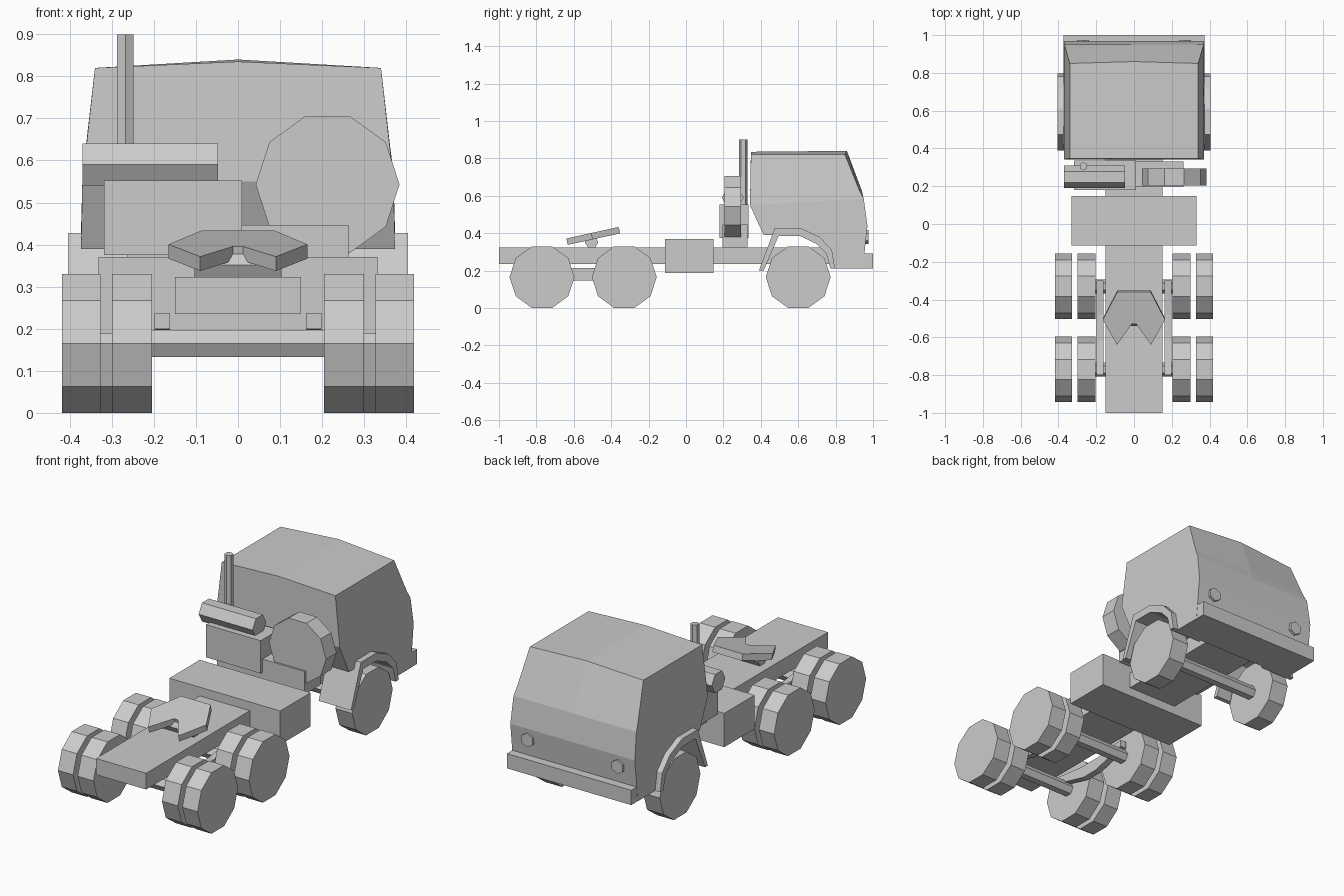
import bpy, bmesh, math
from mathutils import Vector

if "Cube" in bpy.data.objects:
    bpy.data.objects.remove(bpy.data.objects["Cube"])


def make(name, bm):
    bmesh.ops.recalc_face_normals(bm, faces=bm.faces)
    me = bpy.data.meshes.new(name)
    bm.to_mesh(me)
    bm.free()
    ob = bpy.data.objects.new(name, me)
    bpy.context.collection.objects.link(ob)
    return ob


def prism(name, ring, offset):
    """Extrude a closed ring of 3D points by an offset vector."""
    bm = bmesh.new()
    face = bm.faces.new([bm.verts.new(p) for p in ring])
    ext = bmesh.ops.extrude_face_region(bm, geom=[face], use_keep_orig=True)
    moved = [v for v in ext["geom"] if isinstance(v, bmesh.types.BMVert)]
    bmesh.ops.translate(bm, verts=moved, vec=offset)
    return make(name, bm)


def box(name, x, y, z):
    ring = [(x[0], y[0], z[0]), (x[1], y[0], z[0]), (x[1], y[1], z[0]), (x[0], y[1], z[0])]
    return prism(name, ring, (0, 0, z[1] - z[0]))


def side_prism(name, x0, x1, profile):
    """Extrude a (y, z) side profile across x."""
    return prism(name, [(x0, y, z) for y, z in profile], (x1 - x0, 0, 0))


def circle(cx, cy, r, n, start=0):
    return [(cx + r * math.cos(start + math.tau * i / n),
             cy + r * math.sin(start + math.tau * i / n)) for i in range(n)]


# Chassis and tank
box("chassis", (-.15, .15), (-1, .93), (.235, .323))
box("fuel_tank", (-.332, .332), (-.113, .147), (.187, .37))

# Axles
R, HUB = .1735, .165
REAR = (-.77, -.33)
FRONT = .60
for i, y in enumerate(REAR + (FRONT,)):
    side_prism(f"axle_{i}", -.3, .3, circle(y, HUB, .037, 6))

# Wheels, fenders, springs and headlights on both sides
FENDER = [(.39, .2), (.475, .428), (.61, .428), (.715, .38), (.78, .31), (.797, .21),
          (.772, .21), (.75, .29), (.7, .342), (.61, .385), (.495, .385), (.415, .2)]
SPRING = [(-.8, .237), (-.8, .2), (-.6, .147), (-.5, .147), (-.3, .2), (-.3, .237),
          (-.48, .215), (-.62, .215)]
for s, side in ((-1, "left"), (1, "right")):
    for i, y in enumerate(REAR):
        side_prism(f"rear_wheel_inner_{side}_{i}", s * .205, s * .3, circle(y, HUB, R, 10))
        side_prism(f"rear_wheel_outer_{side}_{i}", s * .327, s * .418, circle(y, HUB, R, 10))
    side_prism(f"front_wheel_{side}", s * .285, s * .385, circle(FRONT, HUB, R, 10))
    side_prism(f"fender_{side}", s * .21, s * .404, FENDER)
    side_prism(f"spring_{side}", s * .162, s * .198, SPRING)
    prism(f"headlight_{side}",
          [(x, .93, z) for x, z in circle(s * .27, .38, .038, 6, math.pi / 6)], (0, .045, 0))

# Trailer coupling: notched tilted plate on a pivot
half = [(.088, -.36), (.165, -.507), (.09, -.64), (.012, -.53)]
plate = half + [(-x, y) for x, y in reversed(half)]
prism("coupling_plate", [(x, y, .433 + .22 * (y + .36)) for x, y in plate], (0, .008, -.034))
side_prism("coupling_pivot", -.103, .103, circle(-.505, .352, .036, 6))

# Equipment behind the cab
box("equipment_base", (-.263, .263), (.195, .33), (.323, .447))
box("equipment_box", (-.318, .01), (.18, .335), (.375, .552))
side_prism("air_tank", -.37, -.047, circle(.25, .59, .0585, 6))
prism("exhaust_stack",
      [(x, y, .5) for x, y in circle(-.268, .306, .022, 6, math.pi / 6)], (0, 0, .4))
prism("spare_wheel", [(x, .205, z) for x, z in circle(.213, .543, .171, 10)], (0, .09, 0))

# Cab: side profile rows of (half width, y, z, centre bow in y, centre bow in z)
rows = [(.34, .347, .82, 0, .015), (.34, .85, .82, .01, .02), (.362, .927, .63, .012, 0),
        (.368, .95, .585, 0, 0), (.373, .97, .44, 0, 0), (.373, .945, .21, 0, 0),
        (.373, .787, .21, 0, 0), (.373, .745, .31, 0, 0), (.373, .7, .36, 0, 0),
        (.373, .61, .39, 0, 0), (.373, .415, .39, 0, 0), (.37, .342, .55, 0, 0)]
bm = bmesh.new()
left = [bm.verts.new((-w, y, z)) for w, y, z, a, b in rows]
mid = [bm.verts.new((0, y + a, z + b)) for w, y, z, a, b in rows]
right = [bm.verts.new((w, y, z)) for w, y, z, a, b in rows]
for i in range(len(rows)):
    j = (i + 1) % len(rows)
    bm.faces.new((left[i], left[j], mid[j], mid[i]))
    bm.faces.new((mid[i], mid[j], right[j], right[i]))
for ring in (left, right):
    bm.faces.new(ring[:4] + ring[-1:])
    bm.faces.new(ring[3:])
make("cab", bm)

# Bumper
box("bumper", (-.372, .372), (.9, 1), (.21, .29))
